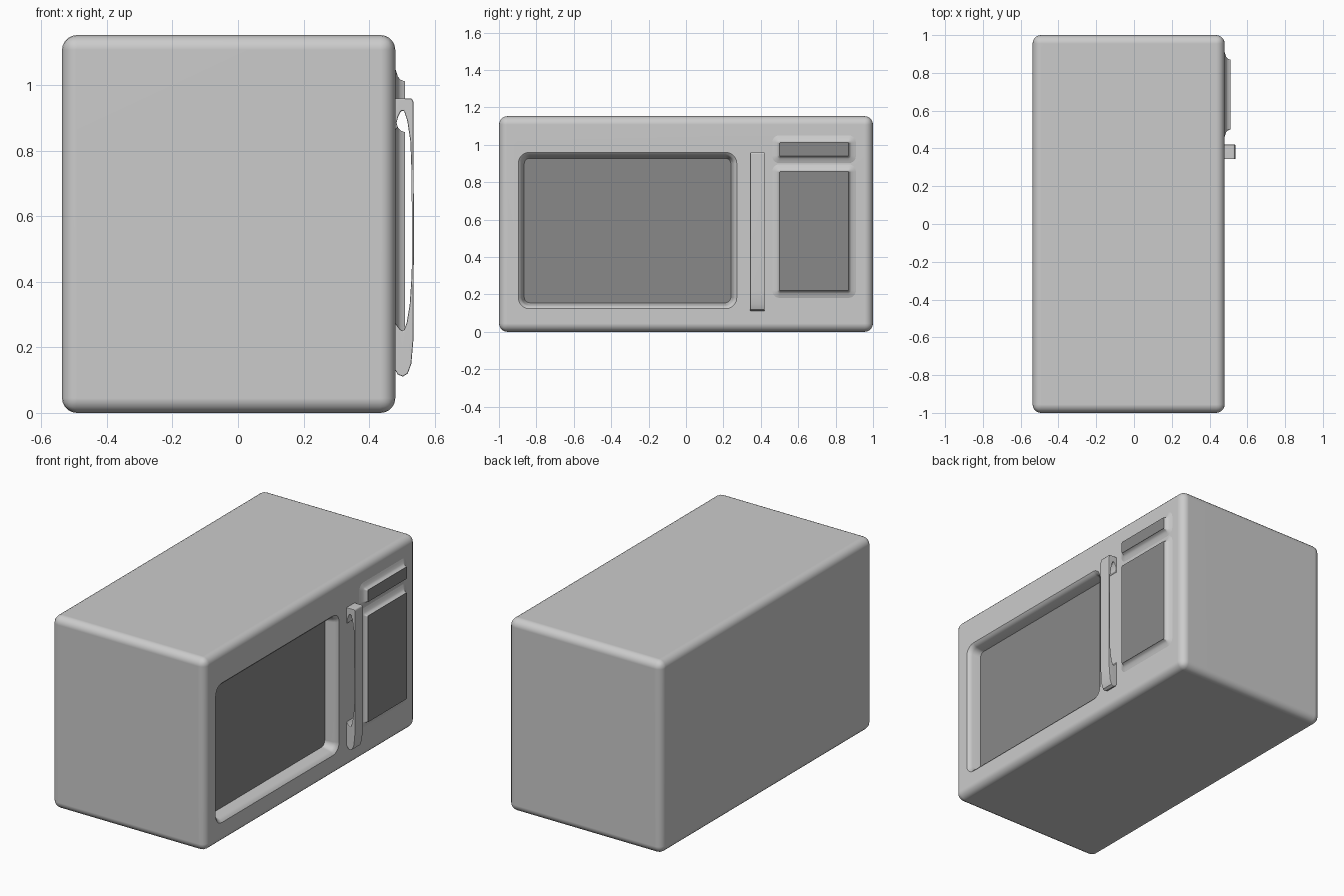
import bpy, bmesh, math

if "Cube" in bpy.data.objects:
    bpy.data.objects.remove(bpy.data.objects["Cube"])

DARK = bpy.data.materials.new("dark_glass")
DARK.diffuse_color = (0.25, 0.25, 0.25, 1)
DARK.use_nodes = True
DARK.node_tree.nodes["Principled BSDF"].inputs["Base Color"].default_value = DARK.diffuse_color


def finish(name, bm, mat=None):
    bmesh.ops.recalc_face_normals(bm, faces=bm.faces)
    me = bpy.data.meshes.new(name)
    bm.to_mesh(me)
    bm.free()
    ob = bpy.data.objects.new(name, me)
    bpy.context.collection.objects.link(ob)
    if mat:
        me.materials.append(mat)
    return ob


def activate(ob):
    bpy.ops.object.select_all(action='DESELECT')
    ob.select_set(True)
    bpy.context.view_layer.objects.active = ob


def smooth(ob):
    activate(ob)
    bpy.ops.object.shade_smooth_by_angle(angle=math.radians(35))
    wn = ob.modifiers.new("weighted", 'WEIGHTED_NORMAL')
    wn.keep_sharp = True


def rounded_rect(y0, y1, z0, z1, r, seg=5):
    pts = []
    corners = [(y1 - r, z1 - r), (y0 + r, z1 - r), (y0 + r, z0 + r), (y1 - r, z0 + r)]
    for i, (cy, cz) in enumerate(corners):
        for k in range(seg + 1):
            a = math.pi / 2 * (i + k / seg)
            pts.append((cy + r * math.cos(a), cz + r * math.sin(a)))
    return pts


def loft(name, rect, steps, mat=None):
    """Stack rounded rectangles along x; each step is (x, outward offset, radius)."""
    y0, y1, z0, z1 = rect
    bm = bmesh.new()
    rings = []
    for x, o, r in steps:
        pts = rounded_rect(y0 - o, y1 + o, z0 - o, z1 + o, r)
        rings.append([bm.verts.new((x, y, z)) for y, z in pts])
    n = len(rings[0])
    for a, b in zip(rings, rings[1:]):
        for i in range(n):
            bm.faces.new((a[i], a[(i + 1) % n], b[(i + 1) % n], b[i]))
    bm.faces.new(rings[0])
    bm.faces.new(rings[-1])
    return finish(name, bm, mat)


# Rounded body shell
bm = bmesh.new()
bmesh.ops.create_cube(bm, size=1)
for v in bm.verts:
    v.co = (v.co.x * 1.017 - 0.0285, v.co.y * 2, (v.co.z + 0.5) * 1.153)
bmesh.ops.bevel(bm, geom=bm.edges[:], offset=0.045, segments=5, profile=0.5, affect='EDGES')
body = finish("body", bm)

# Window recess cut into the door side
WINDOW = (-0.865, 0.24, 0.155, 0.928)
cutter = loft("recess_cutter", WINDOW,
              [(0.405, 0, 0.03), (0.455, 0.012, 0.04), (0.47, 0.019, 0.047), (0.482, 0.034, 0.06)])
cutter.hide_render = True
cut = body.modifiers.new("recess", 'BOOLEAN')
cut.operation = 'DIFFERENCE'
cut.object = cutter
activate(body)
bpy.ops.object.modifier_apply(modifier=cut.name)
bpy.data.objects.remove(cutter)
smooth(body)

# Dark window pane on the recess floor
smooth(loft("window", WINDOW, [(0.40, 0, 0.03), (0.407, 0, 0.03)], DARK))

# Raised display and keypad, each a flared mount with a dark face
for name, rect in (("display", (0.50, 0.87, 0.94, 1.012)),
                   ("keypad", (0.50, 0.87, 0.22, 0.857))):
    smooth(loft(name + "_mount", rect,
                [(0.476, 0.05, 0.05), (0.483, 0.03, 0.03), (0.488, 0.014, 0.016),
                 (0.496, 0.005, 0.008), (0.508, 0, 0.005)]))
    smooth(loft(name, rect, [(0.506, 0, 0.005), (0.51, 0, 0.005)], DARK))

# Arched door handle: side profile (x, z) extruded across y
profile = [(0.474, 0.96), (0.53, 0.96), (0.535, 0.95), (0.537, 0.55), (0.535, 0.22),
           (0.529, 0.15), (0.518, 0.12), (0.503, 0.111), (0.488, 0.117), (0.474, 0.14),
           (0.474, 0.285), (0.485, 0.268), (0.495, 0.255), (0.505, 0.25), (0.515, 0.275),
           (0.524, 0.33), (0.53, 0.42), (0.532, 0.55), (0.531, 0.7), (0.526, 0.83),
           (0.517, 0.89), (0.507, 0.922), (0.498, 0.922), (0.489, 0.905), (0.484, 0.885),
           (0.488, 0.87), (0.474, 0.86)]
bm = bmesh.new()
face = bm.faces.new([bm.verts.new((x, 0.343, z)) for x, z in profile])
new = bmesh.ops.extrude_face_region(bm, geom=[face])["geom"]
for v in new:
    if isinstance(v, bmesh.types.BMVert):
        v.co.y = 0.42
handle = finish("door_handle", bm)
bev = handle.modifiers.new("soft_edges", 'BEVEL')
bev.width = 0.004
bev.segments = 2
bev.limit_method = 'ANGLE'
bev.angle_limit = math.radians(60)
activate(handle)
bpy.ops.object.modifier_apply(modifier=bev.name)
smooth(handle)
